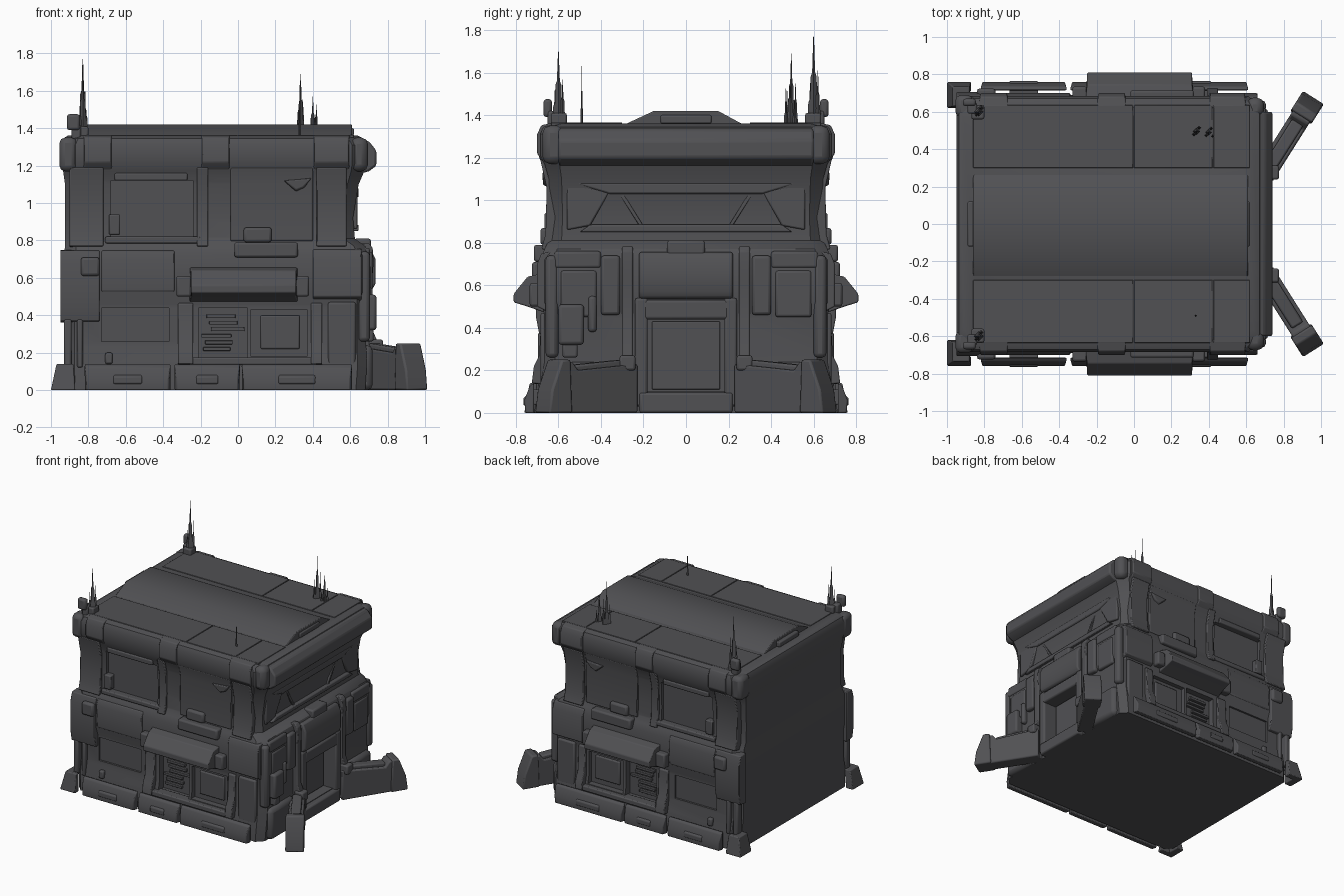
import bpy, bmesh, math, random
from mathutils import Matrix, Vector

random.seed(4)
mat = bpy.data.materials.new("dark_grey_metal")
mat.diffuse_color = (0.082, 0.082, 0.088, 1)


def finish(name, bm, bevel=0.0, mirror=False):
    bmesh.ops.recalc_face_normals(bm, faces=bm.faces)
    me = bpy.data.meshes.new(name)
    bm.to_mesh(me)
    bm.free()
    me.materials.append(mat)
    ob = bpy.data.objects.new(name, me)
    bpy.context.collection.objects.link(ob)
    if bevel:
        b = ob.modifiers.new("bevel", 'BEVEL')
        b.width, b.segments, b.limit_method = bevel, 2, 'ANGLE'
    if mirror:
        m = ob.modifiers.new("mirror", 'MIRROR')
        m.use_axis = (False, True, False)
        m.use_mirror_merge = False
    return ob


def loft(name, rings, bevel=0.0, mirror=False):
    bm = bmesh.new()
    vs = [[bm.verts.new(p) for p in r] for r in rings]
    n = len(rings[0])
    for a, b in zip(vs, vs[1:]):
        for i in range(n):
            bm.faces.new((a[i], a[(i + 1) % n], b[(i + 1) % n], b[i]))
    bm.faces.new(vs[0])
    bm.faces.new(vs[-1])
    return finish(name, bm, bevel, mirror)


def box(name, x, y, z, bevel=0.008, mirror=True):
    rings = [[(x[0], y[0], h), (x[1], y[0], h), (x[1], y[1], h), (x[0], y[1], h)] for h in z]
    return loft(name, rings, bevel, mirror)


def prism_x(name, yz, x0, x1, inset=0.0, bevel=0.006, mirror=True):
    """Extrude a (y, z) profile along x; inset shortens the outer (larger |y|) points."""
    ym = min(abs(p[0]) for p in yz)
    rings = []
    for x, s in ((x0, 1), (x1, -1)):
        rings.append([(x + s * (inset if abs(p[0]) > ym + .02 else 0), *p) for p in yz])
    return loft(name, rings, bevel, mirror)


def prism_y(name, xz, y0, y1, bevel=0.006, mirror=True):
    return loft(name, [[(p[0], y, p[1]) for p in xz] for y in (y0, y1)], bevel, mirror)


# Main hull: chamfered rectangles stacked by height (z, back x, front x, half y, chamfer)
levels = [(0, -.92, .68, .69, .05), (.14, -.925, .69, .685, .05), (.24, -.925, .685, .665, .05),
          (.46, -.925, .685, .665, .05), (.52, -.93, .70, .685, .06), (.72, -.93, .70, .685, .06),
          (.77, -.925, .68, .665, .06), (.81, -.925, .625, .645, .06), (.92, -.925, .615, .64, .06),
          (1.10, -.925, .645, .645, .06), (1.17, -.935, .675, .665, .07), (1.21, -.95, .69, .685, .08),
          (1.31, -.95, .69, .685, .08), (1.345, -.935, .67, .67, .08), (1.36, -.91, .64, .645, .08)]
hull = loft("main_hull", [[(a + c, -h, z), (b - c, -h, z), (b, c - h, z), (b, h - c, z),
                           (b - c, h, z), (a + c, h, z), (a, h - c, z), (a, c - h, z)]
                          for z, a, b, h, c in levels])


def cut(cutter):
    cutter.hide_render = True
    m = hull.modifiers.new("cut", 'BOOLEAN')
    m.operation, m.solver, m.object = 'DIFFERENCE', 'EXACT', cutter
    bpy.context.view_layer.objects.active = hull
    bpy.ops.object.modifier_apply(modifier=m.name)
    bpy.data.objects.remove(cutter)


# Recesses: doorway, side windows, shutter opening, wall panels
cut(box("door_cut", (.60, .9), (-.18, .18), (.10, .44), 0, False))
for s in (1, -1):
    for x, z, d in (((-.68, -.24), (.82, 1.12), .62), ((-.21, .05), (.17, .44), .615),
                    ((.07, .37), (.18, .43), .63), ((-.73, -.37), (.26, .44), .65)):
        cut(box("window_cut", x, sorted((s * d, s * .9)), z, 0, False))

# Roof: raised central spine with sloped sides, end vents and panel sheets
spine = [(-.29, 1.355), (-.15, 1.42), (.15, 1.42), (.27, 1.355)]
prism_x("roof_spine", spine, -.86, .61, mirror=False)
for x in (-.89, .585):
    box("roof_vent", (x, x + .035), (-.12, .12), (1.36, 1.40), mirror=False)
for x0, x1 in ((-.86, -.005), (.0, .42), (.425, .62)):
    box("roof_sheet", (x0, x1), (.30, .635), (1.35, 1.365), .003)

# Cornice blocks along the sides and corners
cor = [(.64, 1.15), (.68, 1.19), (.70, 1.22), (.70, 1.31), (.68, 1.352), (.62, 1.366)]
for x0, x1 in ((-.83, -.67), (-.20, -.04), (.40, .60)):
    prism_x("cornice_block", cor, x0, x1, .008)
box("rear_cornice_corner", (-.955, -.86), (.57, .69), (1.17, 1.35), .03)
prism_y("front_cornice_roller", [(.63, 1.15), (.70, 1.17), (.74, 1.20), (.74, 1.28), (.70, 1.33), (.62, 1.36)],
        -.60, .60, .012, False)
box("front_cornice_corner", (.60, .695), (.57, .675), (1.17, 1.35), .035)

# Upper side wall: frames, pilasters, bay and ledge box
box("upper_window_sill", (-.71, -.20), (.62, .67), (.785, .82))
box("upper_window_head", (-.66, -.27), (.62, .672), (1.12, 1.16))
box("upper_window_lever", (-.69, -.63), (.60, .665), (.83, .94))
pil = [(.60, .76), (.68, .77), (.66, .84), (.655, 1.06), (.685, 1.19), (.60, 1.19)]
for x0, x1 in ((-.90, -.72), (-.22, -.16), (.42, .58)):
    prism_x("upper_pilaster", pil, x0, x1)
prism_x("upper_bay", [(.60, .78), (.66, .80), (.655, 1.10), (.675, 1.19), (.60, 1.19)], -.04, .40)
loft("drain_lip", [[(.24, .64, 1.12), (.40, .64, 1.14), (.36, .64, 1.08), (.31, .64, 1.055)],
                   [(.25, .675, 1.12), (.39, .675, 1.13), (.35, .672, 1.085), (.31, .672, 1.07)]], .006, True)
box("ledge_box", (-.02, .32), (.64, .715), (.71, .79), .012)
box("ledge_knob", (.03, .18), (.63, .685), (.79, .87), .015)

# Lower side wall: heavy corner plates, posts and cable box
prism_x("rear_corner_plate", [(.62, .36), (.69, .37), (.705, .45), (.705, .68), (.685, .745), (.62, .75)], -.95, -.74)
prism_x("wall_band", [(.62, .48), (.69, .53), (.70, .70), (.68, .745), (.62, .75)], -.73, -.34)
prism_x("front_corner_plate", [(.62, .46), (.70, .50), (.70, .70), (.68, .75), (.62, .76)], .40, .66)
box("sensor_box", (-.84, -.74), (.68, .725), (.61, .71), .015)
for x0, x1 in ((-.93, -.89), (-.86, -.83)):
    box("rear_pipe", (x0, x1), (.64, .695), (.12, .38), .01)
box("small_valve", (-.71, -.67), (.66, .70), (.14, .20), .01)
box("front_lower_post", (.48, .63), (.62, .685), (.13, .47), .012)

# Awning and shutter opening
prism_x("awning", [(.66, .47), (.745, .50), (.81, .52), (.81, .56), (.745, .64), (.66, .66)], -.26, .32, .01)
for x0, x1 in ((-.33, -.25), (.31, .38)):
    box("awning_bracket", (x0, x1), (.65, .735), (.50, .61), .012)
post = [(.63, .13), (.725, .14), (.715, .22), (.69, .27), (.68, .46), (.63, .48)]
for x0, x1 in ((-.32, -.24), (.39, .45)):
    prism_x("opening_post", post, x0, x1)
box("opening_sill", (-.26, .42), (.64, .715), (.135, .175))
for i in range(6):
    z = .21 + i * .035
    x = -.20 + random.random() * .06
    box("shutter_contents", (x, x + .14 + random.random() * .05), (.58, .635), (z, z + .02), .003)
box("shutter_panel", (.12, .33), (.60, .645), (.22, .40))

# Plinth armour standing just clear of the wall, with small mounts
plinth = [(.715, 0), (.755, 0), (.76, .06), (.735, .125), (.715, .14)]
for x0, x1 in ((-.82, -.36), (-.34, .01), (.02, .61)):
    prism_x("plinth_block", plinth, x0, x1, .01)
    a, b = (x0 * 2 + x1) / 3, (x0 + 2 * x1) / 3
    box("plinth_mount", (a, b), (.68, .72), (.04, .11), .004)
    prism_x("plinth_plate", [(.74, .03), (.764, .035), (.764, .07), (.74, .09)], a, b)

# L-shaped rear corner feet
loft("rear_foot_side", [[(-1, .71, 0), (-.87, .71, 0), (-.87, .76, 0), (-1, .76, 0)],
                        [(-.97, .70, .14), (-.88, .70, .14), (-.88, .735, .14), (-.97, .735, .14)]], .006, True)
loft("rear_foot_back", [[(-1, .62, 0), (-.94, .62, 0), (-.94, .73, 0), (-1, .73, 0)],
                        [(-.97, .63, .14), (-.92, .63, .14), (-.92, .72, .14), (-.97, .72, .14)]], .006, True)

# Entrance: door leaf, frame, lintel, pillars
box("door_leaf", (.59, .625), (-.16, .16), (.11, .43), .006, False)
box("door_jamb", (.66, .72), (.18, .24), (.03, .54), .012)
box("door_step", (.64, .73), (-.22, .22), (.0, .095), .012, False)
box("door_head", (.66, .72), (-.2, .2), (.44, .53), .012, False)
prism_y("door_lintel", [(.64, .52), (.72, .54), (.735, .57), (.735, .70), (.71, .755), (.62, .76)], -.22, .22, .01, False)
box("lintel_cap", (.62, .71), (-.09, .09), (.74, .81), .012, False)
prism_y("entrance_pillar", [(.66, 0), (.75, 0), (.75, .25), (.72, .32), (.72, .62), (.725, .68), (.72, .76),
                            (.70, .785), (.62, .78)], .25, .30)
box("pillar_coupling", (.70, .775), (.238, .312), (.20, .27), .01)

# Front wall panels either side of the door
box("shoulder_plate", (.66, .72), (.31, .40), (.46, .74), .015)
box("wall_frame_top", (.62, .705), (.40, .62), (.68, .76), .012)
box("wall_frame_side", (.64, .705), (.60, .66), (.26, .74), .02)
box("wall_panel", (.66, .708), (.42, .59), (.45, .67), .012)
box("meter_box", (.66, .74), (-.60, -.48), (.32, .51), .015, False)
box("meter_outlet", (.66, .725), (-.58, -.51), (.26, .33), .01, False)
box("meter_pipe", (.67, .72), (-.46, -.42), (.38, .55), .015, False)
box("front_plinth", (.62, .72), (.32, .62), (.0, .24), .03)

# Trapezoid upper window frame on the front
for nm, quad in (("visor_sill", [(-.50, .85), (.50, .85), (.45, .885), (-.45, .885)]),
                 ("visor_head", [(-.36, 1.03), (.36, 1.03), (.52, 1.08), (-.52, 1.08)])):
    loft(nm, [[(x, y, z) for y, z in quad] for x in (.58, .645)], .008)
loft("visor_side", [[(x, y, z) for y, z in [(.45, .88), (.56, .86), (.56, 1.08), (.36, 1.04)]]
                    for x in (.58, .638)], .008, True)
loft("visor_divider", [[(x, y, z) for y, z in [(.20, .88), (.22, .88), (.32, 1.04), (.30, 1.04)]]
                       for x in (.58, .632)], .004, True)

# Splayed buttress legs
leg = [(-.06, 0), (.435, 0), (.42, .10), (.36, .24), (.30, .24), (.27, .20), (-.06, .23)]
rot = Matrix.Translation((.725, .305, 0)) @ Matrix.Rotation(math.atan2(.38, .24), 4, 'Z')
for nm, prof, w in (("buttress_leg", leg, .055),
                    ("buttress_rail", [(0, .12), (.28, .12), (.28, .225), (0, .25)], .035),
                    ("buttress_foot", [(.31, 0), (.44, 0), (.425, .11), (.37, .25), (.32, .25)], .066)):
    loft(nm, [[rot @ Vector((u, v, z)) for u, z in prof] for v in (-w, w)], .01, True)


# Antenna clusters: tapering four-sided spikes with side fins
def spike(name, x, y, z0, z1, r):
    rings = []
    for t, k in ((0, 1.0), (.25, .9), (.3, .6), (.55, .5), (.6, .25), (1, .06)):
        rings.append([(x + r * k * math.cos(a), y + r * k * math.sin(a), z0 + (z1 - z0) * t)
                      for a in (0, math.pi / 2, math.pi, 1.5 * math.pi)])
    loft(name, rings)


for x, y, top, r in ((-.83, .60, 1.77, .028), (-.83, -.60, 1.70, .028), (.335, .495, 1.69, .02),
                     (.40, .49, 1.57, .018), (.33, -.49, 1.63, .007)):
    spike("antenna_mast", x, y, 1.35, top, r)
    if r > .01:
        h = top - 1.35
        spike("antenna_fin", x + .012, y + .02, 1.35, 1.35 + h * .62, r * .55)
        spike("antenna_fin", x - .014, y - .016, 1.35, 1.35 + h * .48, r * .55)
spike("antenna_fin", .42, .47, 1.35, 1.55, .009)
box("antenna_base", (-.87, -.80), (.56, .635), (1.34, 1.41), .01)
box("corner_lamp", (-.915, -.845), (.63, .67), (1.39, 1.475), .014)
box("corner_lamp_arm", (-.89, -.84), (.59, .65), (1.34, 1.42), .01)

# Smooth shading with sharp edges kept
for ob in bpy.context.collection.objects:
    ob.select_set(True)
bpy.context.view_layer.objects.active = hull
bpy.ops.object.shade_smooth_by_angle(angle=math.radians(30))
